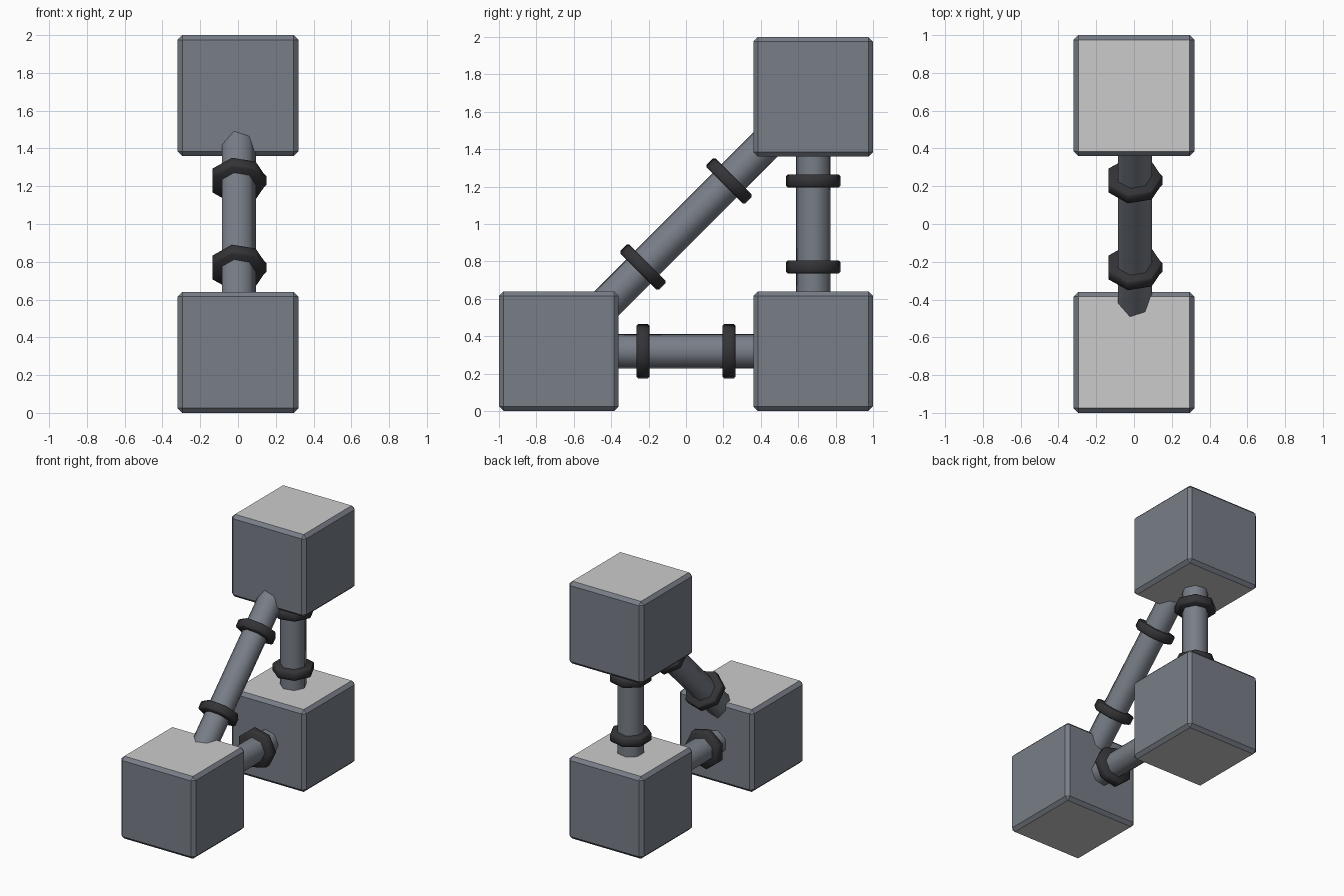
import bpy, bmesh, math
from mathutils import Vector

if "Cube" in bpy.data.objects:
    bpy.data.objects.remove(bpy.data.objects["Cube"])


def material(name, rgb):
    m = bpy.data.materials.new(name)
    m.diffuse_color = (*rgb, 1.0)
    m.use_nodes = True
    m.node_tree.nodes["Principled BSDF"].inputs["Base Color"].default_value = m.diffuse_color
    return m


slate = material("slate_grey", (0.19, 0.21, 0.245))
pale = material("pale_grey", (0.60, 0.60, 0.60))
dark = material("dark_rubber", (0.034, 0.034, 0.039))


def finish(name, bm, mats):
    bmesh.ops.recalc_face_normals(bm, faces=bm.faces[:])
    mesh = bpy.data.meshes.new(name)
    bm.to_mesh(mesh)
    bm.free()
    for m in mats:
        mesh.materials.append(m)
    ob = bpy.data.objects.new(name, mesh)
    bpy.context.collection.objects.link(ob)
    return ob


# Chamfered cube with pale top and bottom panels
def block(name, y, z, half=0.32, chamfer=0.025):
    bm = bmesh.new()
    bmesh.ops.create_cube(bm, size=2 * half)
    bmesh.ops.bevel(bm, geom=bm.edges[:], offset=chamfer, segments=1,
                    affect='EDGES', profile=0.5)
    bm.normal_update()
    for f in bm.faces:
        f.material_index = 1 if abs(f.normal.z) > 0.95 else 0
    finish(name, bm, [slate, pale]).location = (0, y, z)


# Seven-sided solid of revolution along an axis, corner pointing to +x
def turned(name, centre, axis, rings, mat, sides=7):
    u, v = Vector((1, 0, 0)), axis.cross(Vector((1, 0, 0)))
    bm = bmesh.new()
    loops = []
    for offset, r in rings:
        loop = []
        for i in range(sides):
            a = math.tau * i / sides
            p = centre + axis * offset + u * (r * math.cos(a)) + v * (r * math.sin(a))
            loop.append(bm.verts.new(p))
        loops.append(loop)
    for a, b in zip(loops, loops[1:]):
        for i in range(sides):
            j = (i + 1) % sides
            bm.faces.new((a[i], a[j], b[j], b[i]))
    bm.faces.new(loops[0])
    bm.faces.new(loops[-1])
    ob = finish(name, bm, [mat])
    bpy.ops.object.select_all(action='DESELECT')
    ob.select_set(True)
    bpy.context.view_layer.objects.active = ob
    bpy.ops.object.shade_smooth_by_angle(angle=math.radians(55))
    return ob


# Tube between two block centres with two collars
def strut(name, start, end, spacing):
    start, end = Vector(start), Vector(end)
    mid, axis = (start + end) / 2, (end - start).normalized()
    h = (end - start).length / 2
    turned(name + "_tube", mid, axis, [(-h, 0.095), (h, 0.095)], slate)
    collar = [(-0.034, 0.14), (-0.024, 0.15), (0.024, 0.15), (0.034, 0.14)]
    for side, label in ((-1, "a"), (1, "b")):
        turned(f"{name}_collar_{label}", mid + axis * side * spacing, axis, collar, dark)


# Three corner blocks
block("front_block", -0.68, 0.32)
block("back_block", 0.68, 0.32)
block("upper_block", 0.68, 1.68)

# Three connecting struts
strut("lower", (0, -0.68, 0.32), (0, 0.68, 0.32), 0.23)
strut("upright", (0, 0.68, 0.32), (0, 0.68, 1.68), 0.23)
strut("diagonal", (0, -0.68, 0.32), (0, 0.68, 1.68), 0.23 * math.sqrt(2))
